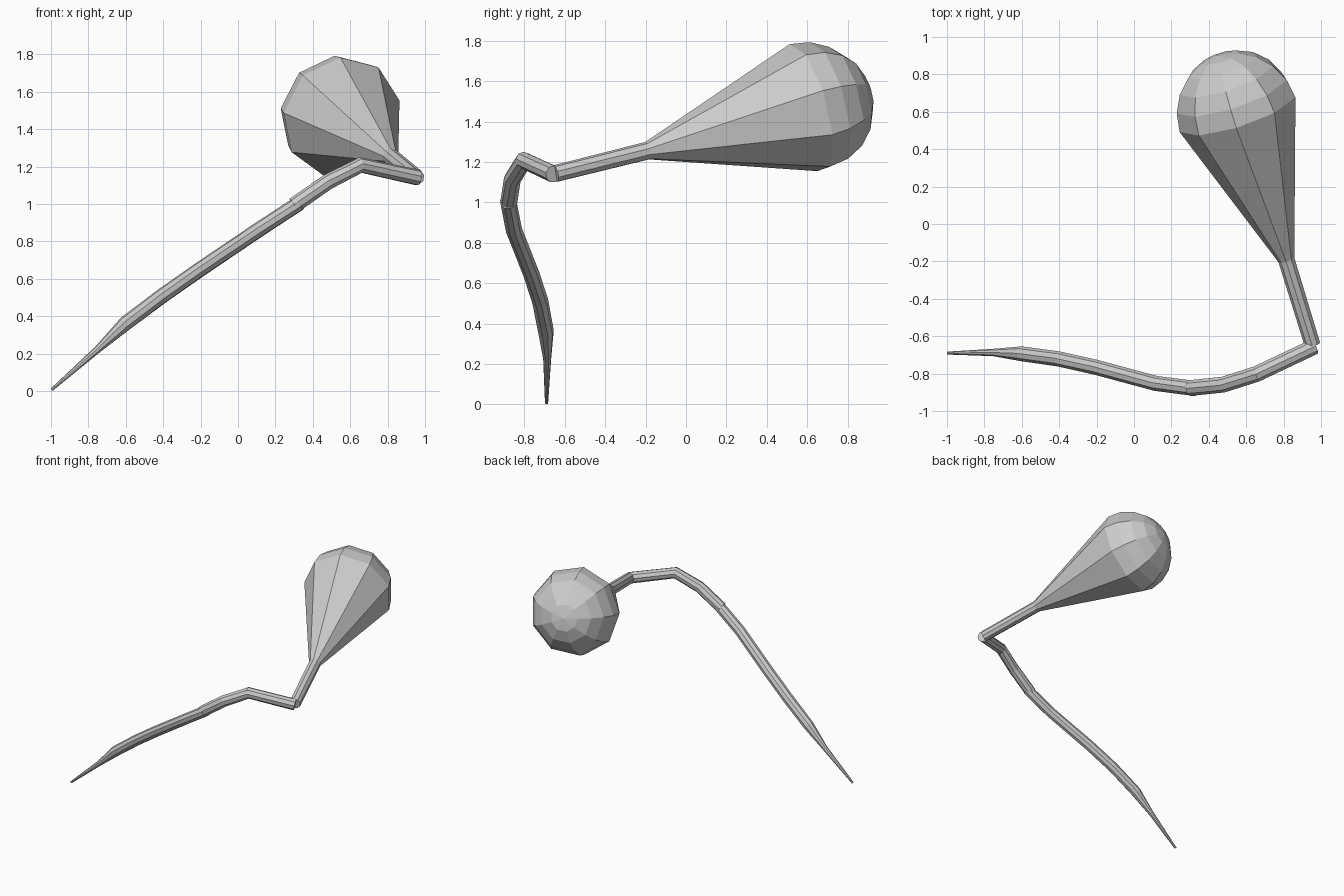
import bpy, bmesh
from math import sin, cos, pi, radians
from mathutils import Vector

if "Cube" in bpy.data.objects:
    bpy.data.objects.remove(bpy.data.objects["Cube"])

SIDES = 9


def sweep(name, path, radii, turn=0.0):
    """Skin a chain of nine-sided rings along a path; radius 0 makes a point."""
    pts = [Vector(p) for p in path]
    n = len(pts)
    bm = bmesh.new()
    rings = []
    for i, (p, r) in enumerate(zip(pts, radii)):
        into = (pts[i] - pts[max(i - 1, 0)]).normalized()
        out = (pts[min(i + 1, n - 1)] - pts[i]).normalized()
        t = (into + out).normalized()
        up = (Vector((0, 0, 1)) - t * t.z).normalized()
        side = t.cross(up)
        if r == 0:
            rings.append([bm.verts.new(p)])
            continue
        angles = [turn + 2 * pi * k / SIDES for k in range(SIDES)]
        rings.append([bm.verts.new(p + r * (cos(a) * up + sin(a) * side)) for a in angles])
    for a, b in zip(rings, rings[1:]):
        for k in range(SIDES):
            j = (k + 1) % SIDES
            if len(b) == 1:
                bm.faces.new((a[k], a[j], b[0]))
            else:
                bm.faces.new((a[k], a[j], b[j], b[k]))
    for end in (rings[0], rings[-1]):
        if len(end) > 1:
            bm.faces.new(end)
    bmesh.ops.recalc_face_normals(bm, faces=bm.faces)
    mesh = bpy.data.meshes.new(name)
    bm.to_mesh(mesh)
    bm.free()
    obj = bpy.data.objects.new(name, mesh)
    bpy.context.collection.objects.link(obj)
    return obj


# Long thin tail, tapering to a tip on the ground
sweep("tail",
      [(-0.996, -0.69, 0.007), (-0.75, -0.687, 0.222), (-0.60, -0.694, 0.362),
       (-0.40, -0.722, 0.512), (-0.20, -0.767, 0.652), (0.12, -0.853, 0.868),
       (0.33, -0.88, 1.005)],
      [0.008, 0.02, 0.04, 0.041, 0.041, 0.041, 0.041])

# Bent link between tail and stem
sweep("bent_link",
      [(0.30, -0.877, 0.992), (0.48, -0.858, 1.118), (0.655, -0.802, 1.208),
       (0.965, -0.655, 1.14)],
      [0.043, 0.043, 0.043, 0.043])

# Stem flaring into a half-dome bulb
start = Vector((0.955, -0.645, 1.142))
neck = Vector((0.815, -0.19, 1.255))
centre = Vector((0.555, 0.60, 1.465))
axis = (centre - neck).normalized()
R = 0.33
path, radii = [start, neck], [0.043, 0.045]
for step in range(6):
    a = radians(18 * step)
    path.append(centre + axis * R * sin(a))
    radii.append(R * cos(a) if step < 5 else 0)
sweep("stem_and_bulb", path, radii, turn=radians(-6))
